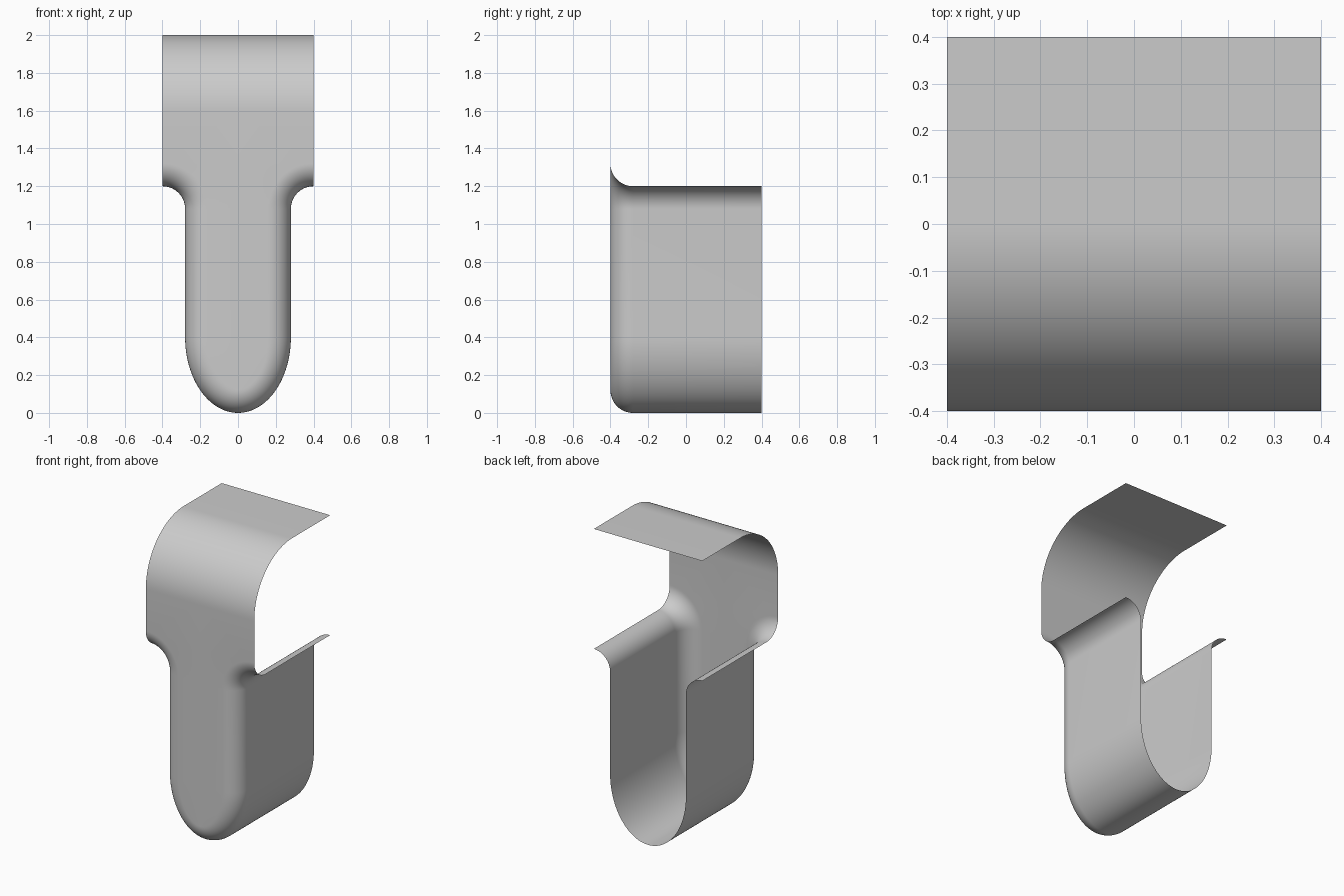
import bpy, bmesh
from math import sin, cos, pi

cube = bpy.data.objects.get("Cube")
if cube:
    bpy.data.objects.remove(cube)

HALF = 0.4       # half width and half depth
NECK = 0.28      # half width of the channel
R = 0.12         # fillet radius
LEDGE = 1.2      # height of the side ledges
BOWL = 0.4       # height of the rounded channel bottom
N = 16           # segments per quarter turn

mat = bpy.data.materials.new("light grey")
mat.use_nodes = True
grey = (0.6, 0.6, 0.6, 1)
mat.diffuse_color = grey
mat.node_tree.nodes["Principled BSDF"].inputs["Base Color"].default_value = grey

# Half outline of the channel: (x, z, inward normal x, inward normal z)
outline = []
for i in range(N + 1):
    a = pi / 2 * i / N
    outline.append((HALF - R * sin(a), LEDGE - R + R * cos(a), -sin(a), cos(a)))
for i in range(2 * N + 1):
    a = pi / 2 * i / (2 * N)
    nx, nz = -cos(a) / NECK, sin(a) / BOWL
    length = (nx * nx + nz * nz) ** 0.5
    outline.append((NECK * cos(a), BOWL - BOWL * sin(a), nx / length, nz / length))

bm = bmesh.new()


def row(points):
    return [bm.verts.new(p) for p in points]


def bridge(a, b):
    for i in range(len(a) - 1):
        quad = (a[i], a[i + 1], b[i + 1], b[i])
        if (quad[2].co - quad[1].co).length < 1e-5:
            quad = (a[i], a[i + 1], b[i])
        bm.faces.new(quad)


# Channel walls and ledges, running back to front
rows = [row((x, HALF, z) for x, z, nx, nz in outline)]
# Fillet that turns the walls into the front panel
for i in range(N + 1):
    a = pi / 2 * i / N
    inset = R * (1 - cos(a))
    y = -HALF + R - R * sin(a)
    rows.append(row((x + nx * inset, y, z + nz * inset) for x, z, nx, nz in outline))
for a, b in zip(rows, rows[1:]):
    bridge(a, b)

# Flat front panel, out to the centre line
rim = rows[-1]
centre = row((0, -HALF, v.co.z) for v in rim)
bridge(rim, centre)

# Hood: up the front, over a quarter round and back along the top
hood = [(-HALF, LEDGE + R)]
for i in range(2 * N + 1):
    a = pi / 2 * i / (2 * N)
    hood.append((-HALF * cos(a), 2 - HALF + HALF * sin(a)))
hood.append((HALF, 2))
bridge(row((HALF, y, z) for y, z in hood), row((0, y, z) for y, z in hood))

bmesh.ops.remove_doubles(bm, verts=bm.verts, dist=1e-4)
bmesh.ops.recalc_face_normals(bm, faces=bm.faces)
bm.faces.ensure_lookup_table()
# Make the front panel face forwards
panel = min(bm.faces, key=lambda f: f.normal.y * f.normal.y * -1)
front = max((f for f in bm.faces if abs(f.normal.y) > 0.99), key=lambda f: f.calc_area())
if front.normal.y > 0:
    bmesh.ops.reverse_faces(bm, faces=bm.faces)

mesh = bpy.data.meshes.new("hooded_channel")
bm.to_mesh(mesh)
bm.free()
mesh.materials.append(mat)
shell = bpy.data.objects.new("hooded_channel", mesh)
bpy.context.collection.objects.link(shell)

# Mirror the half across the centre line
mirror = shell.modifiers.new("mirror", 'MIRROR')
mirror.use_clip = True
mirror.merge_threshold = 0.0005

bpy.context.view_layer.objects.active = shell
shell.select_set(True)
bpy.ops.object.shade_smooth_by_angle(angle=0.6)
